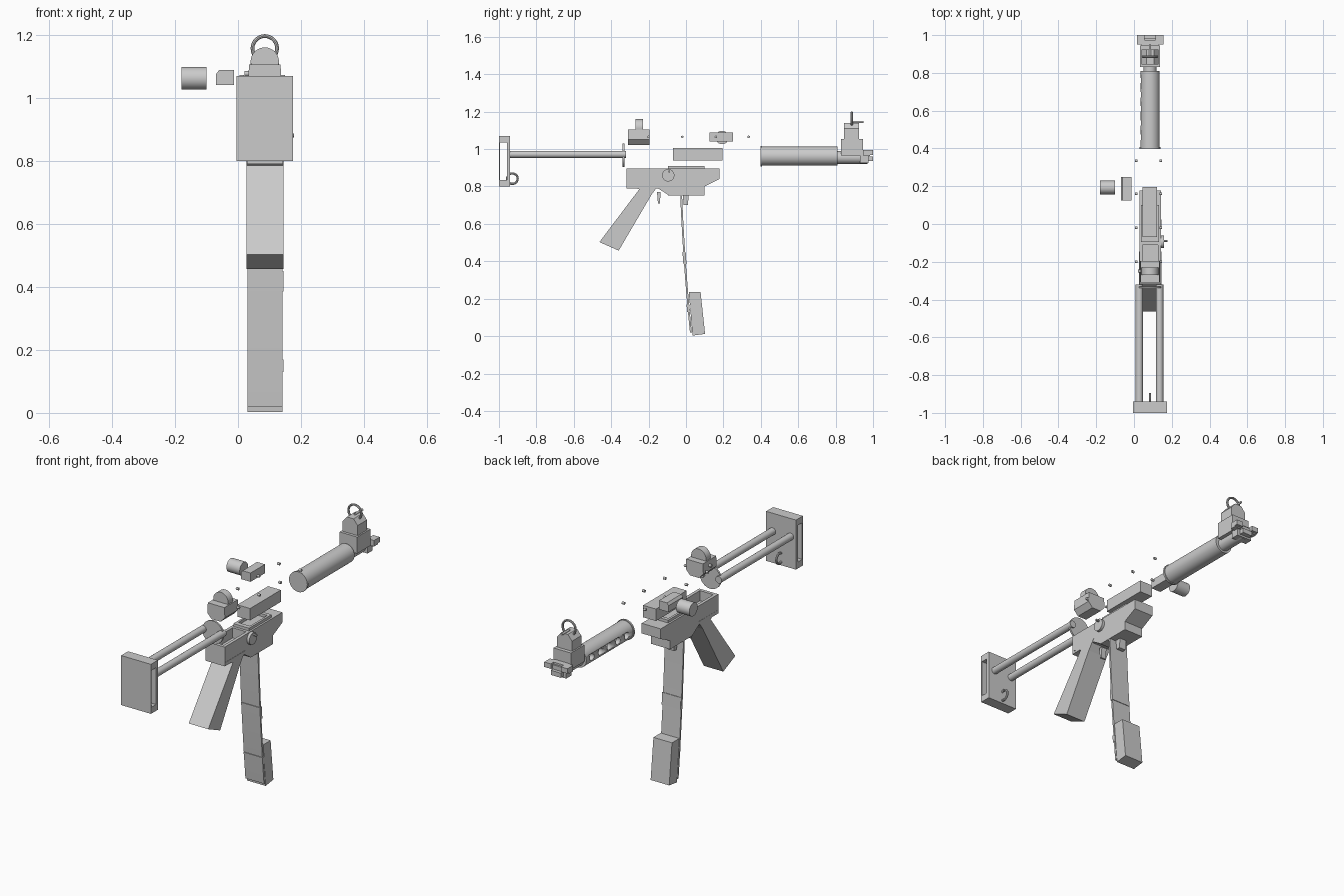
import bpy, bmesh, math
from mathutils import Matrix, Vector

if "Cube" in bpy.data.objects:
    bpy.data.objects.remove(bpy.data.objects["Cube"])

CX = 0.085  # centre line of the main assembly


def finish(name, bm, smooth=True):
    bmesh.ops.recalc_face_normals(bm, faces=bm.faces)
    me = bpy.data.meshes.new(name)
    bm.to_mesh(me)
    bm.free()
    ob = bpy.data.objects.new(name, me)
    bpy.context.collection.objects.link(ob)
    if smooth:
        bpy.context.view_layer.objects.active = ob
        ob.select_set(True)
        bpy.ops.object.shade_smooth_by_angle(angle=math.radians(35))
        ob.select_set(False)
    return ob


def box(name, x, y, z):
    bm = bmesh.new()
    bmesh.ops.create_cube(bm, size=1)
    for v in bm.verts:
        v.co = Vector([(r[0] + r[1]) / 2 + c * (r[1] - r[0]) for r, c in zip((x, y, z), v.co)])
    return finish(name, bm, False)


def rod(name, a, b, r, n=24):
    a, b = Vector(a), Vector(b)
    bm = bmesh.new()
    bmesh.ops.create_cone(bm, cap_ends=True, segments=n, radius1=r, radius2=r, depth=(b - a).length)
    rot = (b - a).to_track_quat('Z', 'Y').to_matrix().to_4x4()
    bm.transform(Matrix.Translation((a + b) / 2) @ rot)
    return finish(name, bm)


def extrude(name, pts, axis, lo, hi):
    """Extrude a 2D profile: axis 'x' uses (y,z) points, axis 'y' uses (x,z)."""
    bm = bmesh.new()
    place = (lambda p, t: (t, p[0], p[1])) if axis == 'x' else (lambda p, t: (p[0], t, p[1]))
    rings = [[bm.verts.new(place(p, t)) for p in pts] for t in (lo, hi)]
    for i in range(len(pts)):
        j = (i + 1) % len(pts)
        bm.faces.new((rings[0][i], rings[0][j], rings[1][j], rings[1][i]))
    for r in rings:
        bm.faces.new(r)
    return finish(name, bm, False)


def ring(name, centre, big, small, normal, arc=1.0):
    bm = bmesh.new()
    n, m = 28, 8
    rows = []
    for i in range(n):
        a = 2 * math.pi * arc * i / n
        rows.append([])
        for j in range(m):
            b = 2 * math.pi * j / m
            d = big + small * math.cos(b)
            p = [d * math.cos(a), small * math.sin(b), d * math.sin(a)]
            if normal == 'x':
                p = [p[1], p[0], p[2]]
            rows[-1].append(bm.verts.new(Vector(p) + Vector(centre)))
    for i in range(n):
        for j in range(m):
            k, l = (i + 1) % n, (j + 1) % m
            bm.faces.new((rows[i][j], rows[k][j], rows[k][l], rows[i][l]))
    return finish(name, bm)


def cut(ob, cutter):
    cutter.hide_render = True
    cutter.hide_viewport = True
    m = ob.modifiers.new("cut", 'BOOLEAN')
    m.operation, m.object, m.solver = 'DIFFERENCE', cutter, 'EXACT'


# Shoulder plate with an open-sided channel, and its sling ring
plate = box("shoulder_plate", (-0.005, 0.175), (-1, -0.94), (0.80, 1.07))
cut(plate, box("plate_cutter", (-0.1, 0.3), (-0.994, -0.957), (0.835, 1.035)))
ring("sling_ring", (0.085, -0.928, 0.842), 0.028, 0.006, 'x')

# Stock rods and end disc
for side, x in (("left", 0.028), ("right", 0.136)):
    rod("stock_rod_" + side, (x, -0.95, 0.972), (x, -0.32, 0.972), 0.019)
rod("stock_disc", (CX, -0.34, 0.968), (CX, -0.33, 0.968), 0.063, 32)

# Rear sight block with rounded hood and side knob
extrude("rear_sight_block", [(0.035, 1.105), (0.135, 1.105), (0.138, 1.05), (0.112, 1.022),
                             (0.058, 1.022), (0.032, 1.05)], 'y', -0.31, -0.195)
rod("rear_sight_hood", (CX, -0.27, 1.115), (CX, -0.23, 1.115), 0.045, 32)
rod("rear_sight_knob", (0.02, -0.25, 1.077), (0.04, -0.25, 1.077), 0.008, 12)

# Loose assembly pins
for y in (-0.2, -0.02, 0.16, 0.335):
    for x in (0.012, 0.142):
        rod("pin", (x - 0.007, y, 1.065), (x + 0.007, y, 1.065), 0.007, 12)

# Loose catch and plunger
extrude("side_catch", [(-0.07, 1.04), (-0.012, 1.04), (-0.012, 1.088), (-0.06, 1.088), (-0.07, 1.075)],
        'y', 0.125, 0.25)
rod("plunger", (-0.18, 0.193, 1.062), (-0.10, 0.193, 1.062), 0.036)

# Slide block
box("slide_block", (0.045, 0.122), (-0.07, 0.195), (0.94, 1.005))

# Receiver, open on top
body = extrude("receiver", [(-0.318, 0.895), (0.178, 0.895), (0.178, 0.84), (0.098, 0.80),
                            (-0.095, 0.755), (-0.15, 0.79), (-0.318, 0.79)], 'x', 0.028, 0.143)
cut(body, box("rear_pocket_cutter", (0.045, 0.126), (-0.30, -0.11), (0.84, 1.0)))
rail = box("receiver_top", (0.038, 0.133), (-0.095, 0.1), (0.88, 0.91))
cut(rail, box("top_slot_cutter", (0.05, 0.121), (-0.07, 0.08), (0.895, 1.0)))
box("magazine_well", (0.028, 0.143), (-0.095, 0.098), (0.753, 0.83))

# Angled hand grip
extrude("hand_grip", [(-0.318, 0.81), (-0.25, 0.785), (-0.463, 0.503), (-0.36, 0.457),
                      (-0.185, 0.755), (-0.145, 0.81)], 'x', 0.027, 0.1445)

# Round selector, front lever and catch
rod("selector", (0.14, -0.095, 0.86), (0.158, -0.095, 0.86), 0.033)
rod("selector_tip", (0.15, -0.09, 0.88), (0.177, -0.09, 0.88), 0.006, 10)
extrude("front_lever", [(-0.155, 0.77), (-0.135, 0.77), (-0.14, 0.71), (-0.15, 0.71)], 'x', 0.07, 0.1)
extrude("catch", [(-0.018, 0.76), (0.015, 0.76), (0.01, 0.70), (-0.012, 0.70)], 'x', 0.065, 0.105)

# Curved thin strip with two raised bands
def strip_y(z):
    t = (0.755 - z) / 0.735
    return -0.031 + 0.03 * t + 0.022 * t * t

def strip(name, z0, z1, front, back, lo, hi, n=10):
    zs = [z0 + (z1 - z0) * i / n for i in range(n + 1)]
    pts = [(strip_y(z) - front, z) for z in zs] + [(strip_y(z) + back, z) for z in reversed(zs)]
    return extrude(name, pts, 'x', lo, hi)

strip("long_strip", 0.76, 0.02, 0, 0.01, 0.03, 0.142, 16)
for z0, z1 in ((0.45, 0.385), (0.17, 0.13)):
    strip("strip_band", z0, z1, 0.004, 0.013, 0.032, 0.145, 3)
extrude("strip_foot", [(0.015, 0.235), (0.078, 0.235), (0.102, 0.012), (0.035, 0.003)], 'x', 0.03, 0.142)

# Perforated front tube
tube = rod("front_tube", (CX, 0.40, 0.962), (CX, 0.81, 0.962), 0.051, 32)
rod("tube_collar", (CX, 0.397, 0.962), (CX, 0.407, 0.962), 0.055, 32)
for i in range(5):
    y = 0.46 + 0.075 * i
    cut(tube, rod("hole_cutter", (0.0, y, 0.962), (0.06, y, 0.962), 0.019, 16))
rod("inner_tube", (CX, 0.80, 0.955), (CX, 0.97, 0.955), 0.034)

# Front sight: base, tower, hood ring and post
box("front_sight_base", (0.032, 0.138), (0.83, 0.945), (0.965, 1.055))
extrude("front_sight_tower", [(0.04, 1.05), (0.13, 1.05), (0.13, 1.11), (0.105, 1.14),
                              (0.065, 1.14), (0.04, 1.11)], 'y', 0.845, 0.925)
ring("front_sight_ring", (CX, 0.886, 1.157), 0.039, 0.006, 'y')
rod("front_sight_post", (CX, 0.885, 1.145), (CX, 0.95, 1.145), 0.006, 12)

# End bracket with prongs
box("end_block", (0.04, 0.13), (0.93, 0.975), (0.925, 0.995))
box("end_bar", (0.015, 0.155), (0.95, 0.985), (0.962, 0.985))
for x in (0.015, 0.115):
    box("upper_prong", (x, x + 0.04), (0.95, 1.0), (0.968, 0.995))
box("lower_prong", (0.055, 0.115), (0.94, 1.0), (0.935, 0.96))
